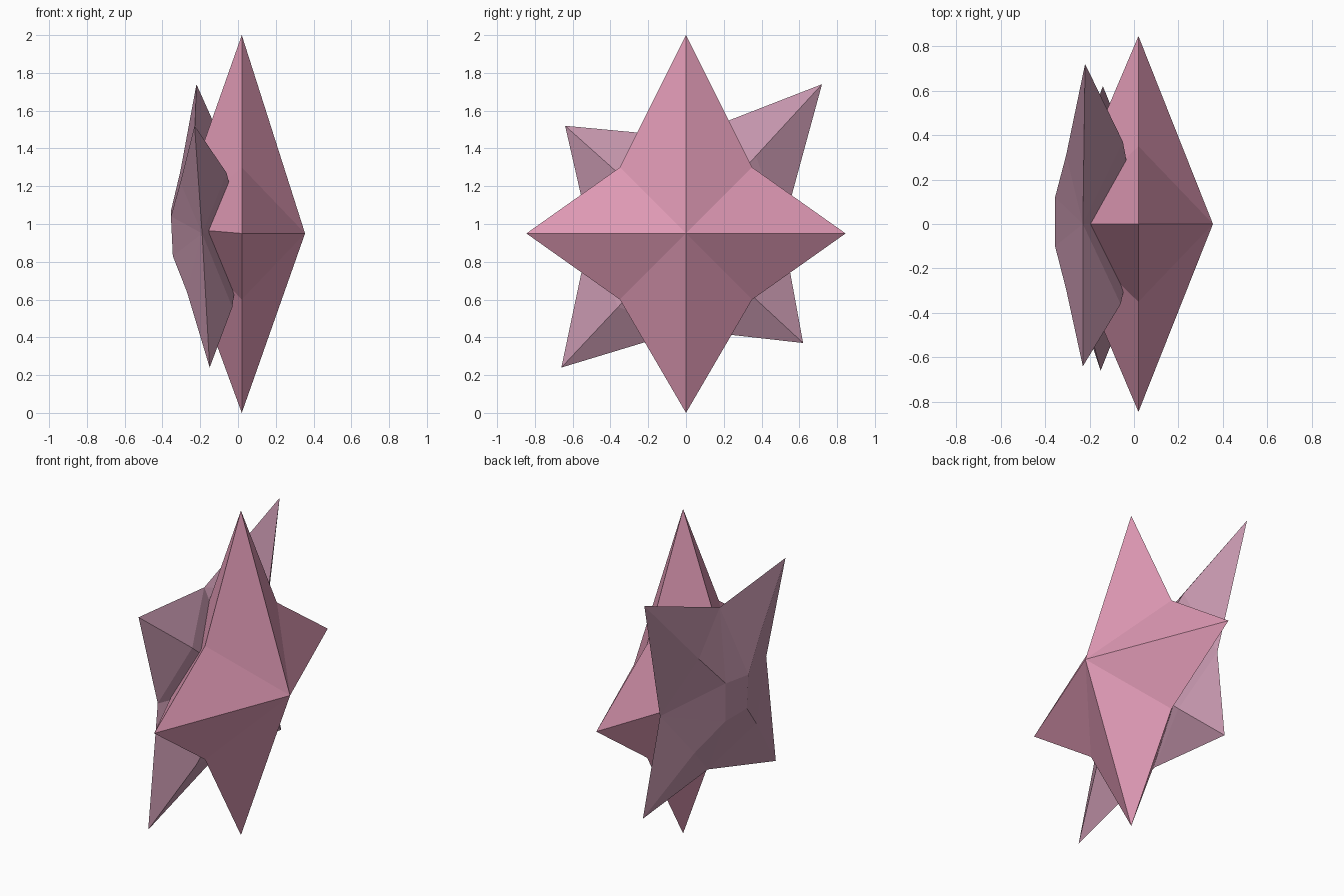
import bpy, bmesh

if "Cube" in bpy.data.objects:
    bpy.data.objects.remove(bpy.data.objects["Cube"])

pink = bpy.data.materials.new("pink")
pink.diffuse_color = (0.74, 0.32, 0.46, 1)
pink.use_nodes = True
pink.node_tree.nodes["Principled BSDF"].inputs["Base Color"].default_value = pink.diffuse_color
mauve = bpy.data.materials.new("mauve")
mauve.diffuse_color = (0.55, 0.3, 0.41, 1)
mauve.use_nodes = True
mauve.node_tree.nodes["Principled BSDF"].inputs["Base Color"].default_value = mauve.diffuse_color


def star(name, mat, outline, front_rings, back_rings):
    """Outline alternates tip / notch. Each side has optional rings of ridge points;
    the last ring is an apex (1 point) or a flat hub (4 points)."""
    bm = bmesh.new()
    rim = [bm.verts.new(p) for p in outline]
    tips, notches = rim[0::2], rim[1::2]
    for rings in (front_rings, back_rings):
        ridges = tips
        last = len(rings) - 1
        for r, pts in enumerate(rings):
            ring = [bm.verts.new(p) for p in pts]
            if len(ring) == 1:
                ring *= 4
            for i in range(4):
                for n in (notches[i], notches[i - 1]):
                    bm.faces.new((ridges[i], n, ring[i]))
            ridges = ring
            if r == last and len(pts) == 4:
                for i in range(4):
                    bm.faces.new((ring[i], notches[i], ring[(i + 1) % 4]))
                bm.faces.new(ring)
    bmesh.ops.recalc_face_normals(bm, faces=bm.faces)
    me = bpy.data.meshes.new(name)
    bm.to_mesh(me)
    bm.free()
    me.materials.append(mat)
    ob = bpy.data.objects.new(name, me)
    bpy.context.collection.objects.link(ob)


# Upright four-pointed star facing +x
X, Z, N = 0.02, 0.95, 0.35
star("front_star", pink,
     [(X, 0, 2), (X, N, Z + N), (X, 0.845, Z), (X, N, Z - N),
      (X, 0, 0), (X, -N, Z - N), (X, -0.845, Z), (X, -N, Z + N)],
     [[(0.355, 0, Z)]], [[(-0.34, 0, 0.98)]])

# Diagonal, slightly uneven star behind it, with bent ridges and a flat hub
star("back_star", mauve,
     [(-0.22, 0.72, 1.74), (-0.18, 0.51, 0.97), (-0.14, 0.62, 0.37), (-0.15, 0, 0.44),
      (-0.15, -0.66, 0.24), (-0.19, -0.51, 0.95), (-0.23, -0.64, 1.52), (-0.23, 0, 1.46)],
     [[(-0.05, 0.37, 1.36), (-0.03, 0.35, 0.62), (-0.03, -0.36, 0.56), (-0.06, -0.36, 1.27)],
      [(0.02, 0, 0.95)]],
     [[(-0.305, 0.31, 1.28), (-0.26, 0.29, 0.68), (-0.27, -0.3, 0.64), (-0.305, -0.295, 1.22)],
      [(-0.355, 0.12, 1.07), (-0.345, 0.11, 0.83), (-0.345, -0.1, 0.83), (-0.355, -0.1, 1.04)]])
